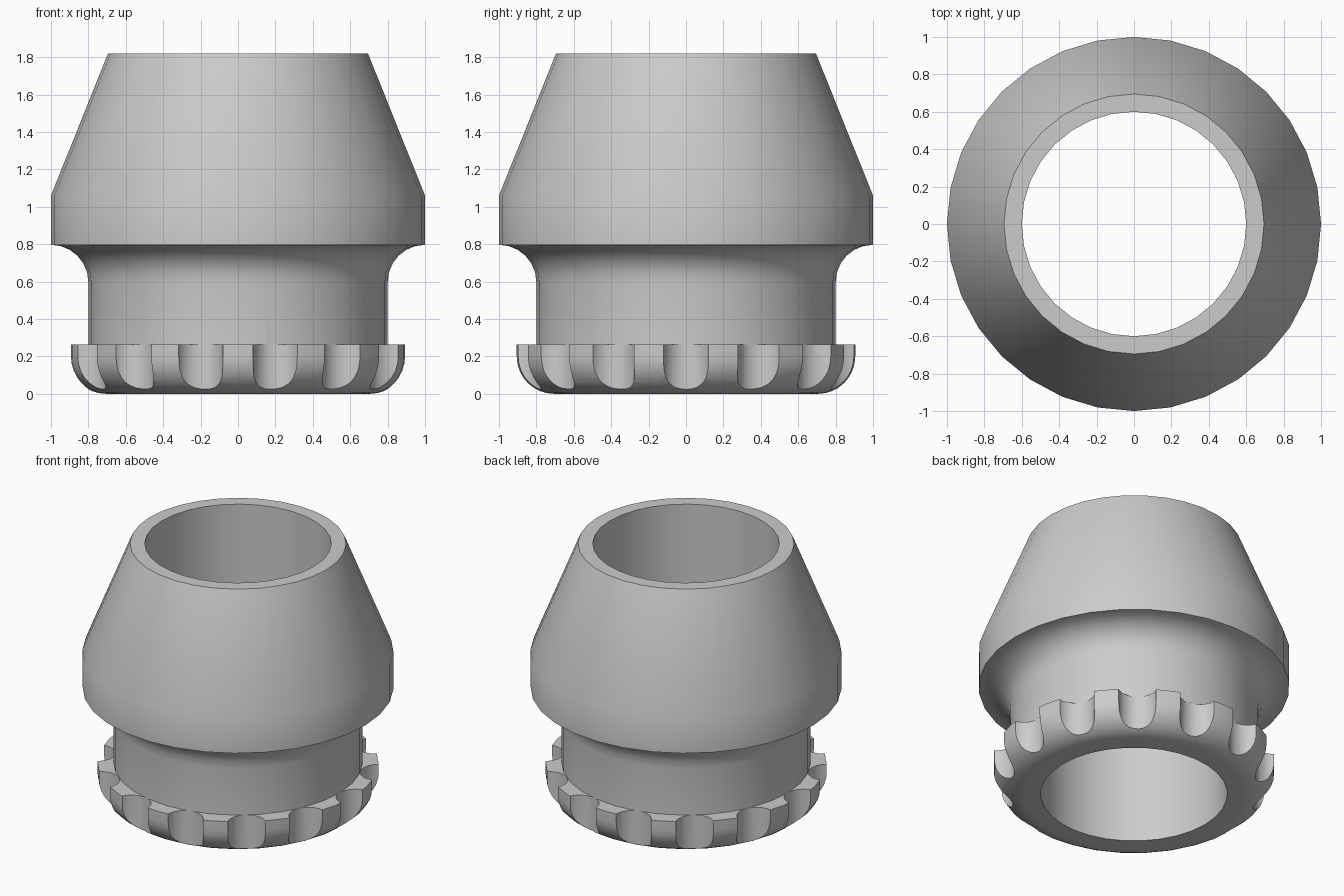
import bpy, bmesh
from math import sin, cos, pi, radians
from mathutils import Matrix

cube = bpy.data.objects.get("Cube")
if cube:
    bpy.data.objects.remove(cube, do_unlink=True)

SEGMENTS = 32
FLUTES = 14

grey = bpy.data.materials.new("plain_grey")
grey.use_nodes = True
colour = (0.6, 0.6, 0.6, 1)
grey.diffuse_color = colour
grey.node_tree.nodes["Principled BSDF"].inputs["Base Color"].default_value = colour


def arc(cx, cz, radius, start, end, steps):
    """Points of a fillet in the radius/height plane."""
    angles = [radians(start + (end - start) * i / steps) for i in range(steps + 1)]
    return [(cx + radius * cos(a), cz + radius * sin(a)) for a in angles]


def make_object(name, bm):
    bmesh.ops.recalc_face_normals(bm, faces=bm.faces[:])
    mesh = bpy.data.meshes.new(name)
    bm.to_mesh(mesh)
    bm.free()
    mesh.materials.append(grey)
    obj = bpy.data.objects.new(name, mesh)
    bpy.context.collection.objects.link(obj)
    return obj


def lathe(name, profile):
    """Spin a closed profile about the z axis."""
    bm = bmesh.new()
    rings = []
    for i in range(SEGMENTS):
        a = 2 * pi * i / SEGMENTS
        rings.append([bm.verts.new((r * cos(a), r * sin(a), z)) for r, z in profile])
    count = len(profile)
    for i, ring in enumerate(rings):
        following = rings[(i + 1) % SEGMENTS]
        for j in range(count):
            k = (j + 1) % count
            bm.faces.new((ring[j], following[j], following[k], ring[k]))
    return make_object(name, bm)


# Hollow sleeve: rounded foot ring, neck, flared shoulder and tapered top
profile = [(0.6, 0)]
profile += arc(0.705, 0.2, 0.2, -90, 0, 8)
profile += [(0.905, 0.265), (0.8, 0.265)]
profile += arc(1.0, 0.597, 0.2, 180, 90, 6)
profile += [(1.0, 1.06), (0.695, 1.82), (0.6, 1.82)]
sleeve = lathe("fluted_sleeve", profile)

# Round flutes around the foot ring
bm = bmesh.new()
for i in range(FLUTES):
    a = 2 * pi * i / FLUTES
    place = Matrix.Translation((0.922 * cos(a), 0.922 * sin(a), 0.085))
    bmesh.ops.create_cone(bm, cap_ends=True, segments=24, radius1=0.125,
                          radius2=0.125, depth=0.37, matrix=place)
cutter = make_object("flute_cutter", bm)
cutter.hide_render = True

cut = sleeve.modifiers.new("flutes", "BOOLEAN")
cut.operation = "DIFFERENCE"
cut.solver = "EXACT"
cut.object = cutter
bpy.ops.object.select_all(action="DESELECT")
sleeve.select_set(True)
bpy.context.view_layer.objects.active = sleeve
bpy.ops.object.modifier_apply(modifier=cut.name)
bpy.data.objects.remove(cutter, do_unlink=True)

bpy.ops.object.shade_smooth_by_angle(angle=radians(30))
